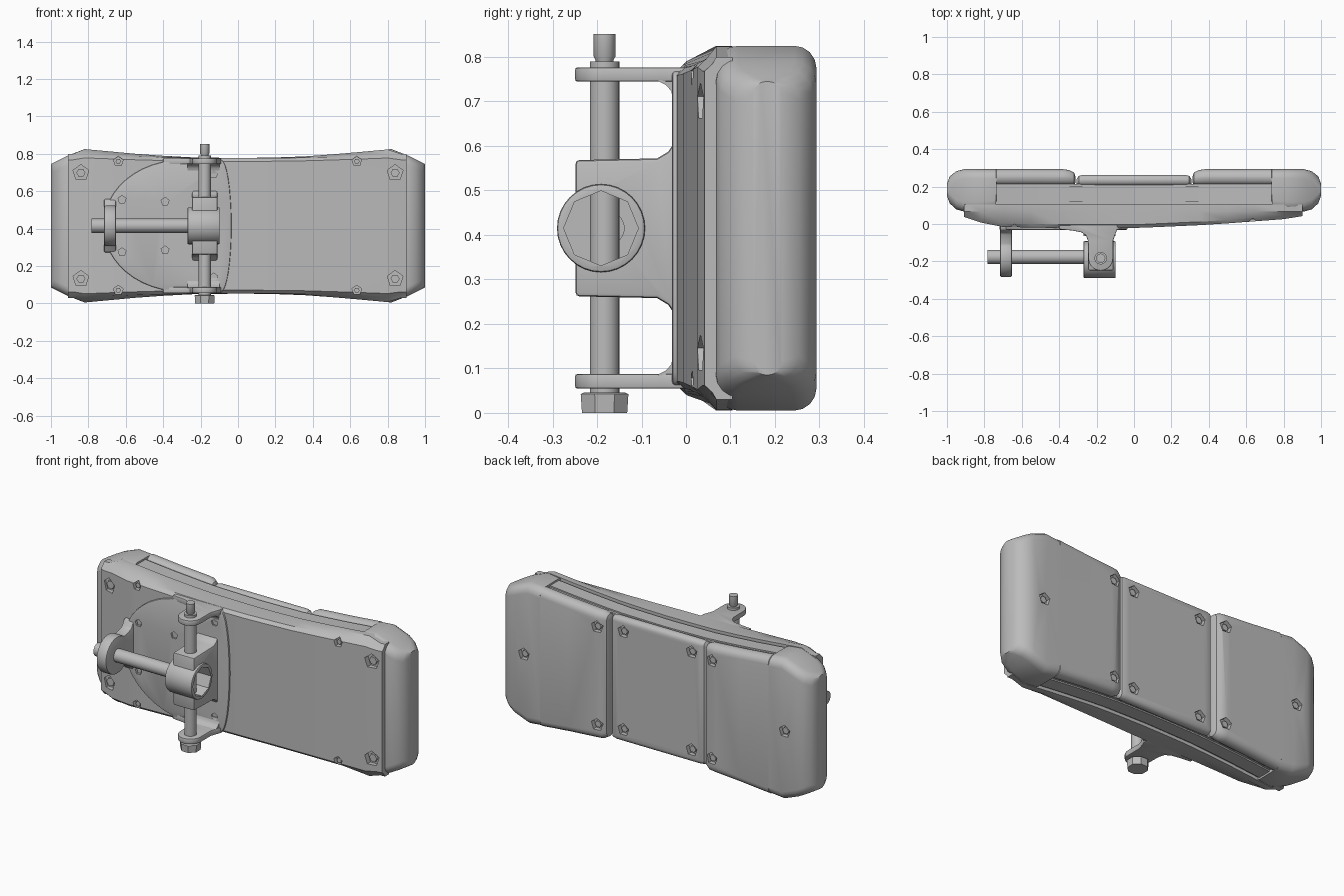
import bpy, bmesh
from math import sin, cos, pi, radians
from mathutils import Vector
from mathutils.bvhtree import BVHTree

if "Cube" in bpy.data.objects:
    bpy.data.objects.remove(bpy.data.objects["Cube"], do_unlink=True)

MID = 0.415   # height of the long centre line
grey = bpy.data.materials.new("satin_grey")
grey.use_nodes = True
tone = (0.5, 0.5, 0.5, 1)
grey.diffuse_color = tone
grey.node_tree.nodes["Principled BSDF"].inputs["Base Color"].default_value = tone
parts = []


def finish(name, bm):
    bmesh.ops.recalc_face_normals(bm, faces=bm.faces)
    mesh = bpy.data.meshes.new(name)
    bm.to_mesh(mesh)
    bm.free()
    mesh.materials.append(grey)
    obj = bpy.data.objects.new(name, mesh)
    bpy.context.scene.collection.objects.link(obj)
    parts.append(obj)
    return obj


def skin(bm, rings):
    loops = [[bm.verts.new(p) for p in ring] for ring in rings]
    for a, b in zip(loops, loops[1:]):
        for i in range(len(a)):
            j = (i + 1) % len(a)
            bm.faces.new((a[i], a[j], b[j], b[i]))
    bm.faces.new(loops[0])
    bm.faces.new(loops[-1])


def loft(name, rings):
    bm = bmesh.new()
    skin(bm, rings)
    return finish(name, bm)


def place(axis, p, t):
    u, v = p
    return {"x": (t, u, v), "y": (u, t, v), "z": (u, v, t)}[axis]


def prism(name, pts, axis, start, end, bevel=0):
    obj = loft(name, [[place(axis, p, t) for p in pts] for t in (start, end)])
    if bevel:
        mod = obj.modifiers.new("edge", "BEVEL")
        mod.width, mod.segments, mod.limit_method = bevel, 2, "ANGLE"
        mod.angle_limit = radians(40)
        apply(obj, mod)
    return obj


def circle(u, v, r, n=28, start=0, sweep=2 * pi):
    full = abs(sweep - 2 * pi) < 0.001
    return [(u + r * cos(start + sweep * i / (n if full else n - 1)),
             v + r * sin(start + sweep * i / (n if full else n - 1))) for i in range(n)]


def apply(obj, mod):
    bpy.context.view_layer.objects.active = obj
    bpy.ops.object.modifier_apply(modifier=mod.name)


def cut(obj, cutter):
    mod = obj.modifiers.new("cut", "BOOLEAN")
    mod.operation, mod.object = "DIFFERENCE", cutter
    apply(obj, mod)


def discard(obj):
    parts.remove(obj)
    bpy.data.objects.remove(obj, do_unlink=True)


def lerp(table, x):
    for (a, u), (b, v) in zip(table, table[1:]):
        if x <= b:
            return u + (v - u) * (x - a) / (b - a)
    return table[-1][1]


def half_height(x):
    return lerp([(0, .362), (.3, .367), (.55, .385), (.82, .41), (.91, .375), (1, .33)], abs(x))


def rounded(x, y0, y1, h, r):
    r = min(r, (y1 - y0) / 2 - 0.002)
    ring = []
    for k, (y, z) in enumerate([(y1 - r, h - r), (y0 + r, h - r), (y0 + r, r - h), (y1 - r, r - h)]):
        ring += [(x, u, MID + v) for u, v in circle(y, z, r, 5, k * pi / 2, pi / 2)]
    return ring


def sockets(obj, spots, r, side):
    """Five-sided recesses holding small screw heads; side is the y direction they face."""
    bm = bmesh.new()
    bm.from_mesh(obj.data)
    tree = BVHTree.FromBMesh(bm)
    bm.free()
    holes, heads = bmesh.new(), bmesh.new()
    for x, z in spots:
        hit = tree.ray_cast(Vector((x, side, z)), Vector((0, -side, 0)))[0]
        if hit is None:
            continue
        y = hit.y
        skin(holes, [[(u, y + side * d, v) for u, v in circle(x, z, r, 5, pi / 2)] for d in (-.025, .03)])
        skin(heads, [[(u, y + side * d, v) for u, v in circle(x, z, r * .55, 6)] for d in (-.035, -.01)])
    cutter = finish("cutter", holes)
    cut(obj, cutter)
    discard(cutter)
    finish(obj.name + "_screws", heads)


# Front shell: waisted, shallower towards both ends
front = [(-.91, .038), (-.82, .008), (-.7, -.016), (-.3, -.022), (0, -.022),
         (.4, -.004), (.8, .026), (.9, .042)]
rings = []
for x in [-.91, -.88, -.82, -.7, -.55, -.4, -.25, -.1, .05, .2, .35, .5, .65, .8, .87, .9]:
    y, h = lerp(front, x), half_height(x)
    if abs(x) > .85:
        h = .385
    f = .35 + (h - .365) * .4
    half = [(.105, h), (.068, h), (y + .018, f + .012), (y, f - .005)]
    rings.append([(x, u, MID + v) for u, v in half] + [(x, u, MID - v) for u, v in half[::-1]])
shell = loft("front_shell", rings)

# Core rail between shell and pads
loft("core_rail", [[(x, y, MID + s * (half_height(x) - .018)) for y, s in
                    [(.095, 1), (.215, 1), (.215, -1), (.095, -1)]]
                   for x in [i * .095 for i in range(-8, 9)]])
# Raised border strips along the rail
for s, side in ((1, "upper"), (-1, "lower")):
    loft(side + "_rail_strip", [[(x, y, MID + s * (half_height(x) - d)) for y, d in
                                [(.118, .03), (.118, .01), (.2, .01), (.2, .03)]]
                               for x in [i * .092 for i in range(-8, 9)]])

# Back pads
end_stations = [(.312, .222, .25, .03), (.32, .21, .274, .012), (.345, .208, .288, 0),
                (.38, .207, .293, 0), (.55, .207, .293, 0), (.735, .207, .293, 0),
                (.737, .075, .293, 0), (.82, .067, .293, 0), (.91, .067, .293, 0),
                (.95, .078, .282, 0), (.985, .11, .255, 0), (1, .15, .215, 0)]
for s, side in ((-1, "right"), (1, "left")):
    pad = loft(side + "_end_pad", [rounded(s * x, a, b, half_height(x) - inset, .05)
                                   for x, a, b, inset in end_stations])
    sockets(pad, [(s * .37, MID + .285), (s * .37, MID - .285), (s * .84, MID)], .036, 1)

mid_stations = [(-.307, .215, .24, .02), (-.295, .207, .257, .004), (-.27, .205, .263, 0)]
mid_stations += [(-x, a, b, i) for x, a, b, i in mid_stations[::-1]]
middle = loft("middle_pad", [rounded(x, a, b, .36 - i, .027) for x, a, b, i in mid_stations])
sockets(middle, [(x, MID + z) for x in (-.22, .22) for z in (-.285, .285)], .036, 1)

# Shell fasteners
sockets(shell, [(x, MID + z) for x in (-.84, .84) for z in (-.283, .283)], .044, -1)
sockets(shell, [(x, MID + z) for x in (-.64, .635) for z in (-.345, .345)], .027, -1)

# Mounting plate with arched left end and bowed right edge
outline = [(-.3 - .42 * sin(t), MID + .352 * cos(t)) for t in [pi * i / 24 for i in range(25)]]
outline += [(-.09 + .055 * sin(t), MID - .352 * cos(t)) for t in [pi * i / 16 for i in range(17)]]
plate = prism("mounting_plate", outline, "y", .03, -.031, .006)
sockets(plate, [(x, MID + z) for x, z in [(-.62, .14), (-.62, -.14), (-.39, .13), (-.39, -.13),
                                          (-.13, .275), (-.13, -.275)]], .022, -1)

# Ears that carry the upright pin
PX, PY = -.178, -.183
ear = [(-.09, .04), (-.09, -.03), (-.1, -.055), (-.112, -.09)]
ear += circle(PX, PY, .066, 15, 0, -pi)
ear += [(-.246, -.09), (-.256, -.062), (-.28, -.045), (-.33, -.035), (-.4, -.028), (-.4, .04)]
for name, z0, z1, s in (("upper", .745, .776, -1), ("lower", .055, .087, 1)):
    prism(name + "_ear", ear, "z", z0, z1, .004)
    zin = z0 if s < 0 else z1
    prism(name + "_ear_fillet", [(-.02, zin - s * .01), (-.065, zin - s * .002), (-.045, zin + s * .008),
                                 (-.033, zin + s * .022), (-.028, zin + s * .05), (-.01, zin + s * .05)],
          "x", -.27, -.1)

# Upright pin
prism("upright_pin", circle(PX, PY, .033), "z", .03, .79)
loft("pin_tip", [[(u, v, z) for u, v in circle(PX, PY, r, 12)]
                 for r, z in [(.02, .77), (.02, .793), (.025, .802), (.025, .852)]])
loft("pin_head", [[(u, v, z) for u, v in circle(PX, PY, r, 8, pi / 8)]
                  for r, z in [(.055, 0), (.058, .042), (.05, .046)]])

# Central hinge block, opened on one side so that the pin shows
top = [(.03, .215), (-.028, .19), (-.04, .172), (-.065, .157), (-.248, .153)]
block = prism("hinge_block", [(y, MID + z) for y, z in top] + [(y, MID - z) for y, z in top[::-1]],
              "x", -.245, -.11, .008)
ring = prism("hinge_ring", circle(-.191, MID, .099, 32), "x", -.27, -.098, .006)
bore = prism("cutter", circle(-.191, MID, .084, 8), "x", -.225, 0)
for obj in (block, ring):
    cut(obj, bore)
discard(bore)

# Cross pin and its eye lug
CY = -.176
prism("cross_pin", circle(CY, MID, .038), "x", -.782, -.2)
lug = [(.03, MID - .15), (-.03, MID - .14), (-.05, MID - .105), (-.08, MID - .095)]
lug += circle(CY, MID, .108, 20, -pi * .3, -pi * 1.4)
lug += [(y, 2 * MID - z) for y, z in lug[3::-1]]
prism("eye_lug", lug, "x", -.716, -.652, .008)

# Smooth shading with crisp edges
bpy.ops.object.select_all(action="DESELECT")
for obj in parts:
    obj.select_set(True)
bpy.context.view_layer.objects.active = parts[0]
bpy.ops.object.shade_smooth_by_angle(angle=radians(32))
bpy.ops.object.select_all(action="DESELECT")
